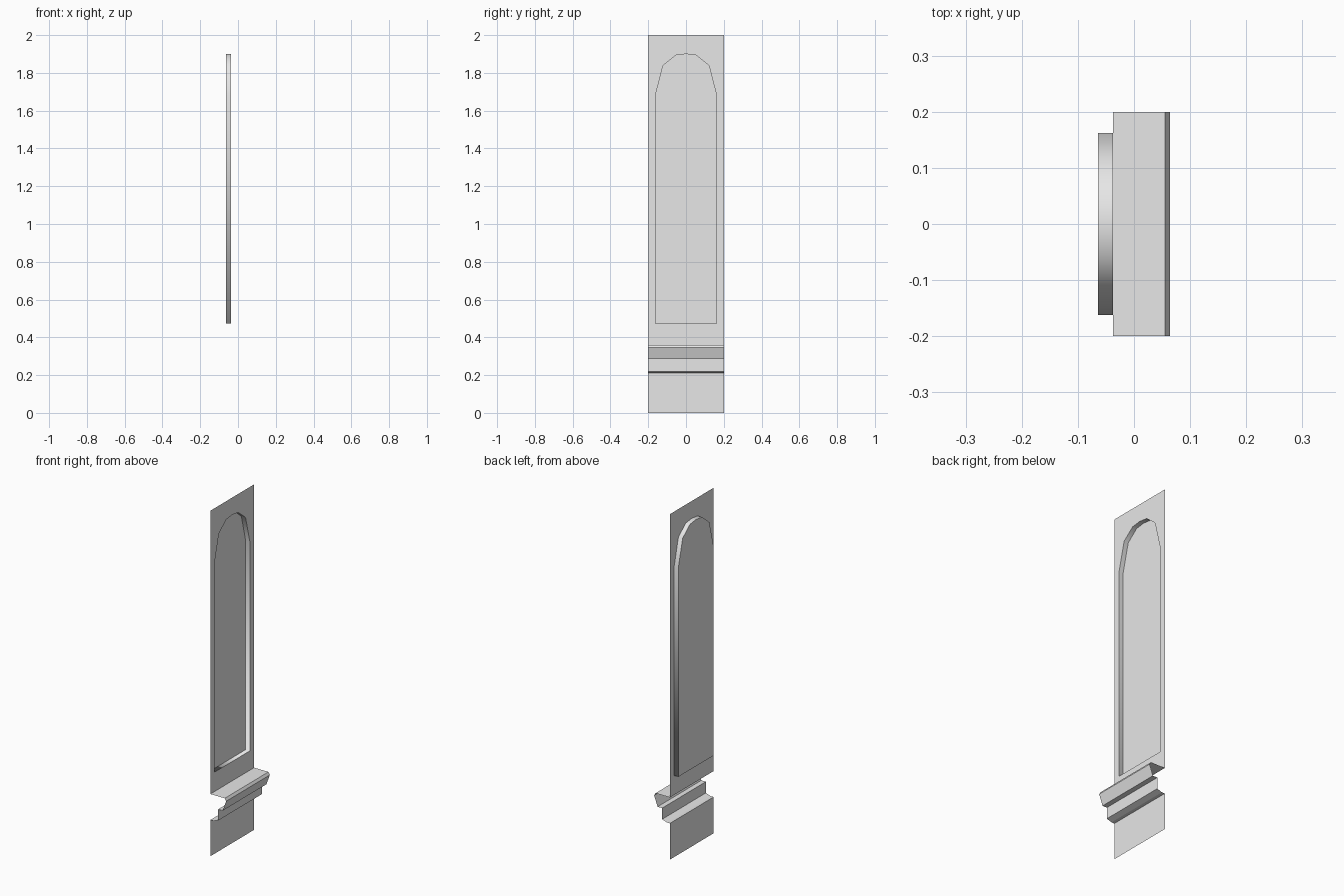
import bpy, bmesh

cube = bpy.data.objects.get("Cube")
if cube:
    bpy.data.objects.remove(cube, do_unlink=True)

plaster = bpy.data.materials.new("grey_plaster")
plaster.use_nodes = True
GREY = (0.8, 0.8, 0.8, 1)
plaster.diffuse_color = GREY
plaster.node_tree.nodes["Principled BSDF"].inputs["Base Color"].default_value = GREY

HALF, WALL, BACK = 0.2, -0.037, -0.064   # half width, wall plane, recess plane
LEDGE, TOP, SILL = 0.36, 2.0, 0.472

# Half outline of the arched niche, from sill to crown
ARCH = [(0, SILL), (0.162, SILL), (0.162, 1.68), (0.122, 1.838), (0.055, 1.893), (0, 1.9)]


def make(name, faces, smooth=False):
    """Object from lists of corner points, welded where they meet."""
    bm = bmesh.new()
    for corners in faces:
        bm.faces.new([bm.verts.new(p) for p in corners]).smooth = smooth
    bmesh.ops.remove_doubles(bm, verts=bm.verts, dist=0.0001)
    mesh = bpy.data.meshes.new(name)
    bm.to_mesh(mesh)
    bm.free()
    mesh.materials.append(plaster)
    obj = bpy.data.objects.new(name, mesh)
    bpy.context.collection.objects.link(obj)
    return obj


def mirrored(points, x):
    """A half outline and its mirror image, both facing +x."""
    return [[(x, y, z) for y, z in points], [(x, -y, z) for y, z in reversed(points)]]


# Upper wall sheet with the arched opening
half_wall = [(0, LEDGE), (HALF, LEDGE), (HALF, TOP), (0, TOP)] + ARCH[::-1]
make("upper_wall", mirrored(half_wall, WALL))

# Flat back of the niche
outline = ARCH[1:] + [(-y, z) for y, z in ARCH[-2:0:-1]]
make("niche_back", [[(BACK, y, z) for y, z in outline]])

# Softly shaded rim between wall and niche back
rim = []
for (y1, z1), (y2, z2) in zip(outline, outline[1:] + outline[:1]):
    rim.append([(WALL, y1, z1), (WALL, y2, z2), (BACK, y2, z2), (BACK, y1, z1)])
make("niche_rim", rim, smooth=True)


def strip(name, profile):
    """Sweep an x-z profile across the width."""
    make(name, [[(x1, -HALF, z1), (x1, HALF, z1), (x2, HALF, z2), (x2, -HALF, z2)]
                for (x1, z1), (x2, z2) in zip(profile, profile[1:])])


# Stepped ledge moulding, open at the back, and the plain base below it
strip("ledge_moulding", [(WALL, 0.21), (-0.018, 0.21), (0.013, 0.22), (0.013, 0.285),
                         (0.042, 0.285), (0.064, 0.345), (0.055, LEDGE), (WALL, LEDGE)])
strip("base_wall", [(WALL, 0), (WALL, 0.21)])
